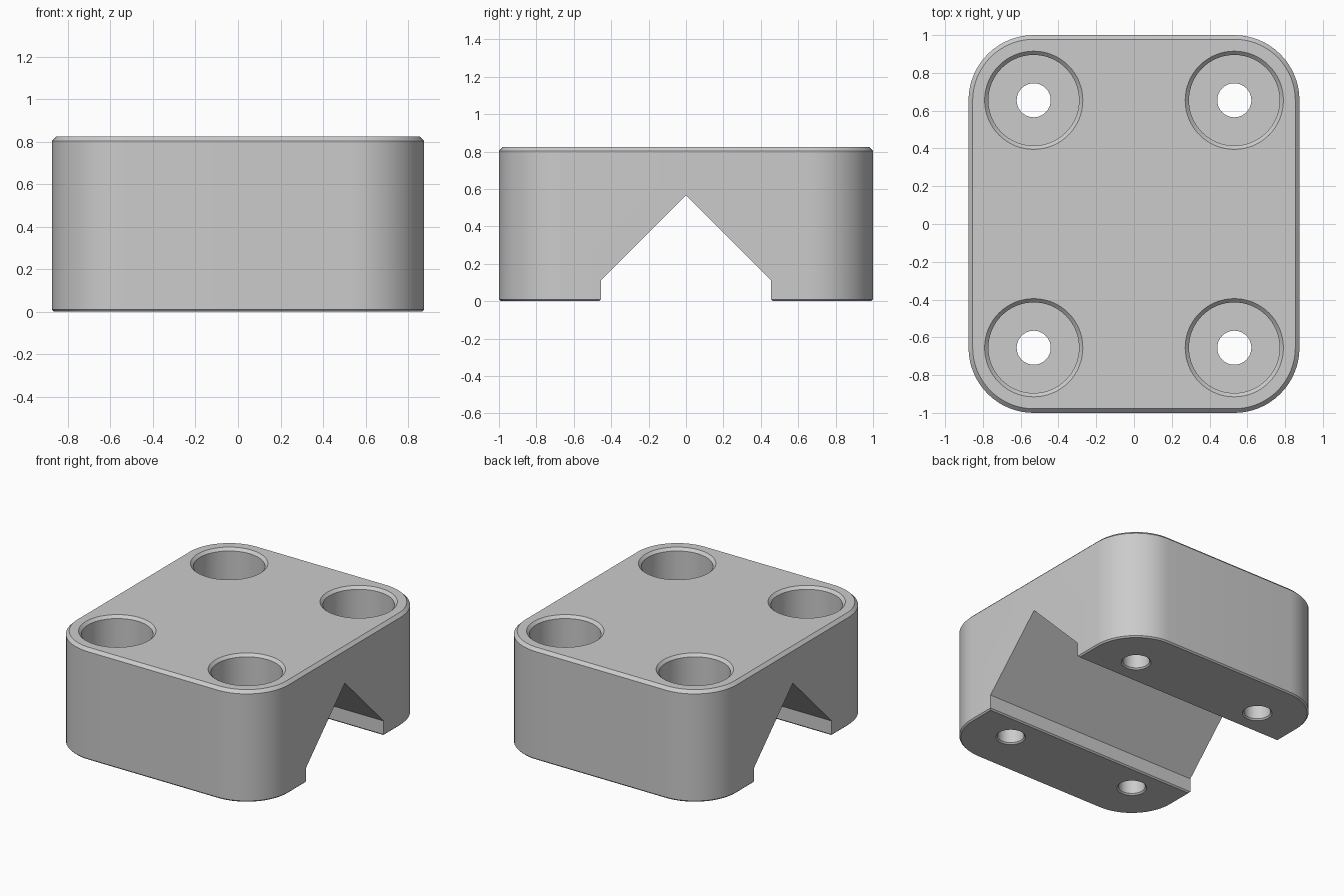
import bpy, bmesh, math

cube = bpy.data.objects.get("Cube")
if cube:
    bpy.data.objects.remove(cube, do_unlink=True)

HALF_X, HALF_Y, HEIGHT = 0.876, 1.0, 0.825
RADIUS = 0.345
HOLE_X, HOLE_Y = HALF_X - RADIUS, HALF_Y - RADIUS
TOP_BEVEL, FOOT_BEVEL = 0.022, 0.01

grey = bpy.data.materials.new("light grey")
grey.use_nodes = True
colour = (0.6, 0.6, 0.6, 1)
grey.diffuse_color = colour
grey.node_tree.nodes["Principled BSDF"].inputs["Base Color"].default_value = colour


def loft(name, rings):
    """Closed solid through a stack of matching outlines."""
    bm = bmesh.new()
    loops = [[bm.verts.new(p) for p in ring] for ring in rings]
    n = len(loops[0])
    for a, b in zip(loops, loops[1:]):
        for i in range(n):
            j = (i + 1) % n
            bm.faces.new((a[i], a[j], b[j], b[i]))
    bm.faces.new(loops[0][::-1])
    bm.faces.new(loops[-1])
    bmesh.ops.recalc_face_normals(bm, faces=bm.faces)
    mesh = bpy.data.meshes.new(name)
    bm.to_mesh(mesh)
    bm.free()
    mesh.materials.append(grey)
    obj = bpy.data.objects.new(name, mesh)
    bpy.context.collection.objects.link(obj)
    return obj


def rounded_rectangle(inset, z, steps=16):
    points = []
    for k, (sx, sy) in enumerate([(1, 1), (-1, 1), (-1, -1), (1, -1)]):
        for i in range(steps + 1):
            a = (k + i / steps) * math.pi / 2
            r = RADIUS - inset
            points.append((sx * HOLE_X + r * math.cos(a), sy * HOLE_Y + r * math.sin(a), z))
    return points


def circle(x, y, r, z, n=64):
    return [(x + r * math.cos(i * math.tau / n), y + r * math.sin(i * math.tau / n), z)
            for i in range(n)]


# Rounded block with chamfered top and bottom rims
block = loft("clamp_block", [rounded_rectangle(*ring) for ring in (
    (FOOT_BEVEL, 0), (0, FOOT_BEVEL), (0, HEIGHT - TOP_BEVEL), (TOP_BEVEL, HEIGHT))])

# V-shaped groove running from side to side
half = [(0.485, -0.02), (0.455, FOOT_BEVEL), (0.455, 0.11)]
groove = half + [(0, 0.565)] + [(-y, z) for y, z in reversed(half)]
cutters = [loft("groove_cutter", [[(x, y, z) for y, z in groove] for x in (-1, 1)])]

# Counterbored screw holes with chamfered mouths: radius, height
BORE_FLOOR = 0.28
hole = [(0.12, -0.02), (0.09, 0.01), (0.09, BORE_FLOOR), (0.24, BORE_FLOOR),
        (0.24, HEIGHT - 0.02), (0.28, HEIGHT + 0.02)]
for sx in (-1, 1):
    for sy in (-1, 1):
        cutters.append(loft("hole_cutter", [circle(sx * HOLE_X, sy * HOLE_Y, r, z)
                                            for r, z in hole]))

# Cut everything out of the block
bpy.ops.object.select_all(action='DESELECT')
bpy.context.view_layer.objects.active = block
block.select_set(True)
for cutter in cutters:
    cutter.hide_render = True
    mod = block.modifiers.new("cut", 'BOOLEAN')
    mod.operation = 'DIFFERENCE'
    mod.solver = 'EXACT'
    mod.object = cutter
    bpy.ops.object.modifier_apply(modifier=mod.name)
for cutter in cutters:
    bpy.data.objects.remove(cutter, do_unlink=True)

bpy.ops.object.shade_smooth_by_angle(angle=math.radians(25))
